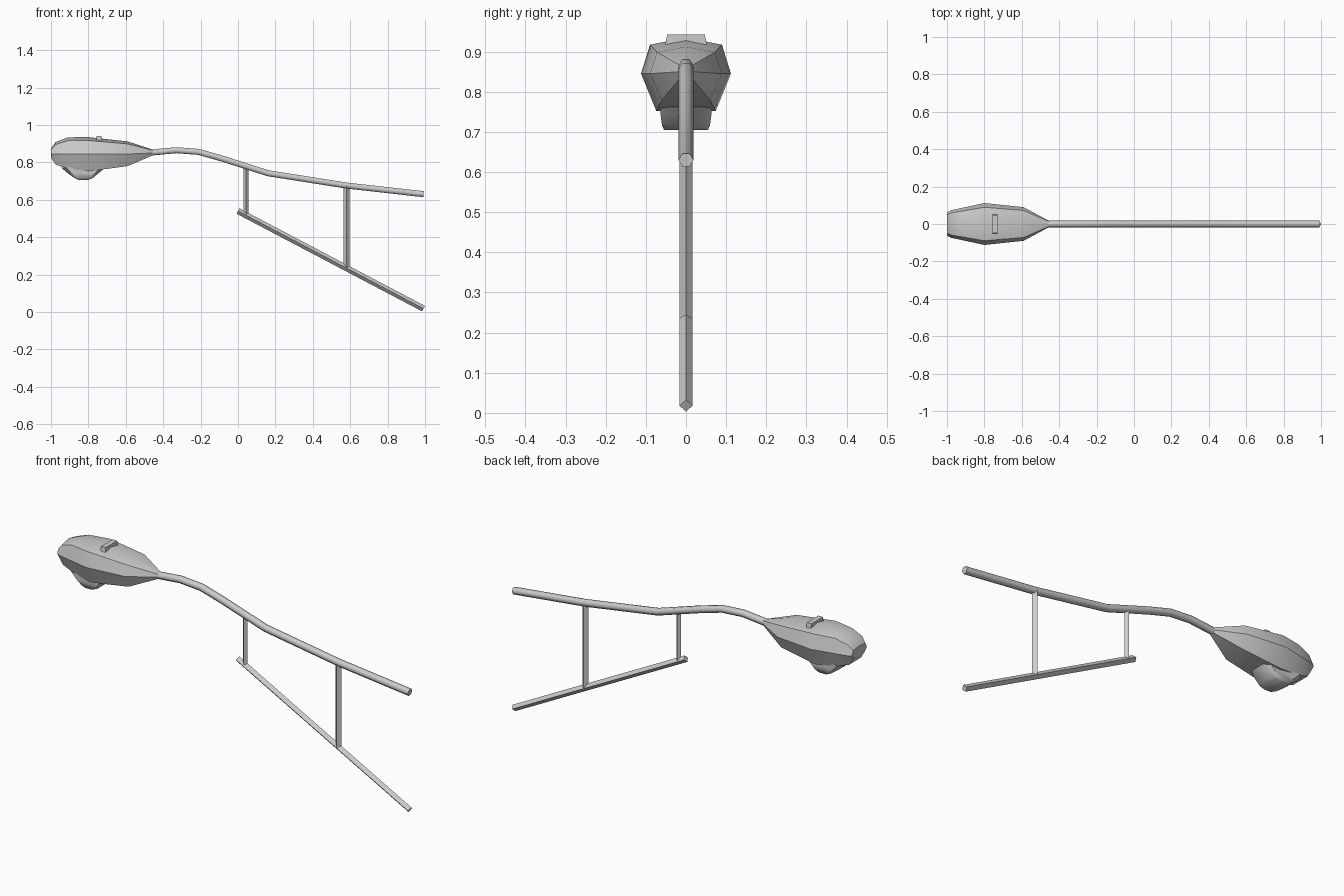
import bpy, bmesh, math
from mathutils import Vector

if "Cube" in bpy.data.objects:
    bpy.data.objects.remove(bpy.data.objects["Cube"])


def finish(name, bm, angle=40):
    bmesh.ops.recalc_face_normals(bm, faces=bm.faces)
    me = bpy.data.meshes.new(name)
    bm.to_mesh(me)
    bm.free()
    ob = bpy.data.objects.new(name, me)
    bpy.context.collection.objects.link(ob)
    bpy.ops.object.select_all(action='DESELECT')
    ob.select_set(True)
    bpy.context.view_layer.objects.active = ob
    bpy.ops.object.shade_smooth_by_angle(angle=math.radians(angle))
    return ob


def loft(name, rings, angle=40):
    bm = bmesh.new()
    loops = [[bm.verts.new(p) for p in ring] for ring in rings]
    n = len(loops[0])
    for a, b in zip(loops, loops[1:]):
        for i in range(n):
            j = (i + 1) % n
            bm.faces.new((a[i], a[j], b[j], b[i]))
    bm.faces.new(loops[0])
    bm.faces.new(loops[-1])
    return finish(name, bm, angle)


def tube(name, path, radius, sides, turn=0.0):
    """Sweep a polygon along a path of (x, z) points in the y = 0 plane."""
    pts = [Vector((x, 0, z)) for x, z in path]
    rings = []
    for i, p in enumerate(pts):
        t = (pts[min(i + 1, len(pts) - 1)] - pts[max(i - 1, 0)]).normalized()
        up = Vector((0, 1, 0)).cross(t)
        angs = [turn + math.tau * k / sides for k in range(sides)]
        rings.append([p + radius * (math.cos(a) * Vector((0, 1, 0)) + math.sin(a) * up)
                      for a in angs])
    return loft(name, rings, 65)


# Curved upper arm
tube("upper_arm", [(0.992, 0.63), (0.58, 0.676), (0.16, 0.742), (-0.09, 0.822),
                   (-0.21, 0.856), (-0.33, 0.865), (-0.47, 0.852)],
     0.0185, 6, 0)

# Straight lower brace and the two posts
tube("lower_brace", [(0.0, 0.54), (0.992, 0.018)], 0.0165, 4)
tube("short_post", [(0.042, 0.525), (0.042, 0.78)], 0.0135, 4)
tube("long_post", [(0.58, 0.235), (0.58, 0.675)], 0.0165, 4)

# Lamp housing: x, half width, bottom, widest height, top
sections = [(-1.0, .062, .825, .845, .875), (-.975, .075, .788, .845, .908),
            (-.91, .088, .767, .845, .934), (-.80, .112, .752, .845, .935),
            (-.59, .09, .78, .845, .912), (-.455, .017, .838, .85, .868)]
rings = []
for x, w, lo, mid, hi in sections:
    sh = mid + (hi - mid) * 0.8
    half = [(w, mid), (w * .8, sh), (0, hi), (-w * .8, sh), (-w, mid), (-w * .66, lo), (w * .66, lo)]
    rings.append([(x, y, z) for y, z in half])
loft("lamp_housing", rings, 35)

# Lens bulging below the housing: half width and profile tapering downward
lens = [(-.945, -.71, .064, .772), (-.91, -.745, .063, .742),
        (-.875, -.775, .06, .717), (-.85, -.80, .055, .705)]
rings = []
for x0, x1, w, z in lens:
    c = (x1 - x0) * 0.12
    rings.append([(x0, -w + c, z), (x0 + c, -w, z), (x1 - c, -w, z), (x1, -w + c, z),
                  (x1, w - c, z), (x1 - c, w, z), (x0 + c, w, z), (x0, w - c, z)])
loft("lens", rings, 50)

# Small sensor ridge on top
rings = [[(x, y * s, z) for x, y in ((-.757, -1), (-.73, -1), (-.73, 1), (-.757, 1))]
         for z, s in ((.915, .052), (.942, .047))]
loft("top_ridge", rings)
